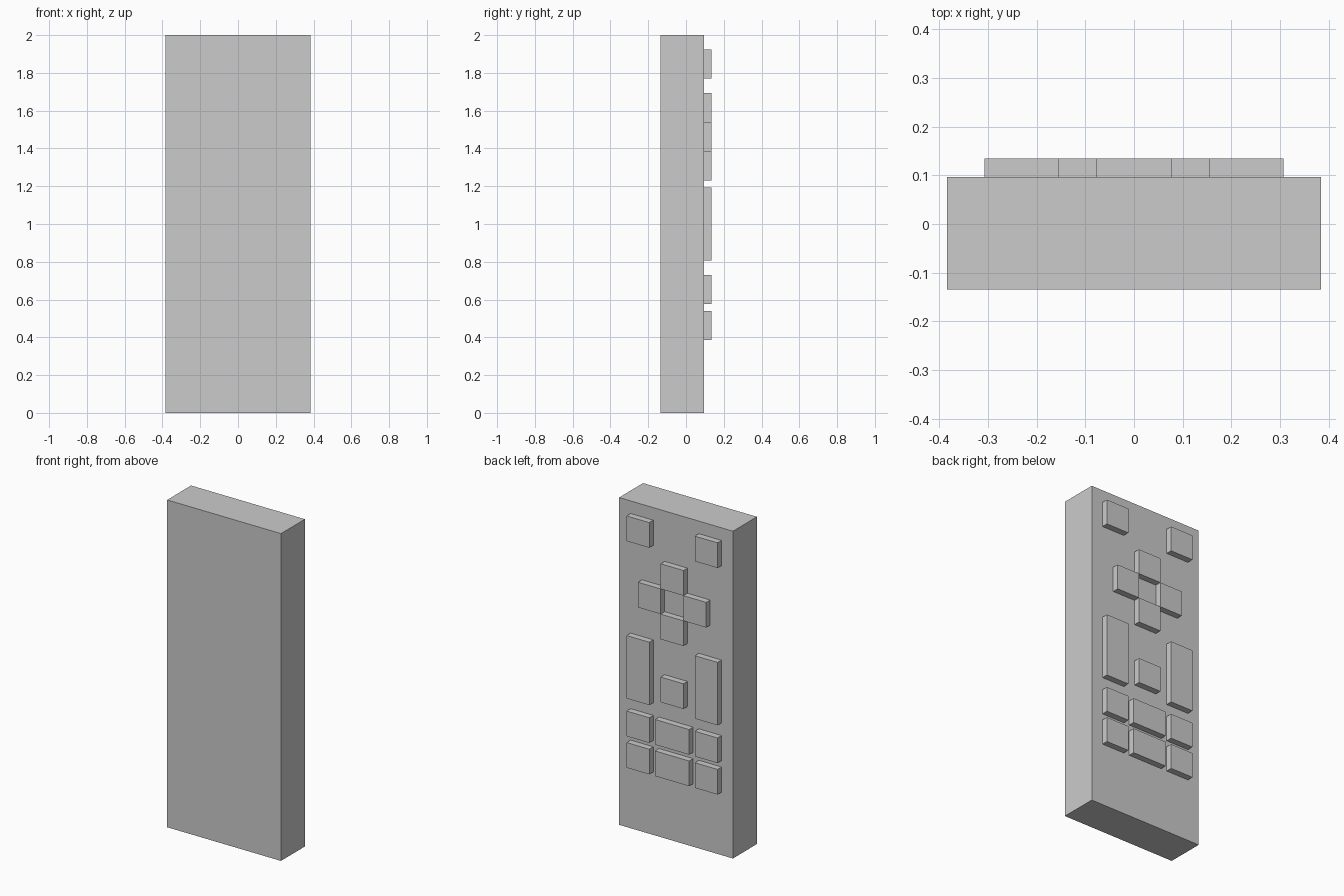
import bpy

if "Cube" in bpy.data.objects:
    bpy.data.objects.remove(bpy.data.objects["Cube"])

U = 2 / 26            # grid unit: the body is 10 x 3 x 26 units
BACK, FACE, TIP = -1.75 * U, 1.25 * U, 1.75 * U


def box(name, cx, width, z0, height, y0=FACE, y1=TIP):
    """Box given by centre x, width, base z and height in grid units."""
    bpy.ops.mesh.primitive_cube_add(size=1)
    ob = bpy.context.object
    ob.name = ob.data.name = name
    size = (width * U, y1 - y0, height * U)
    centre = (cx * U, (y0 + y1) / 2, (z0 + height / 2) * U)
    for v in ob.data.vertices:
        v.co = [c * s for c, s in zip(v.co, size)]
    ob.location = centre
    return ob


# Handset body
box("remote_body", 0, 10, 0, 26, BACK, FACE)

# Buttons repeated on both sides
for side, s in (("left", -1), ("right", 1)):
    box(f"top_button_{side}", 3 * s, 2, 23, 2)
    box(f"direction_button_{side}", 2 * s, 2, 18, 2)
    box(f"rocker_button_{side}", 3 * s, 2, 10.5, 5)

# Centre column: direction pad ends and single button
box("direction_button_up", 0, 2, 20, 2)
box("direction_button_down", 0, 2, 16, 2)
box("centre_button", 0, 2, 11, 2)

# Two lower rows with a wide middle button
for row, z in (("upper", 7.5), ("lower", 5)):
    for side, x, w in (("left", -3, 2), ("middle", 0, 3), ("right", 3, 2)):
        box(f"{row}_row_button_{side}", x, w, z, 2)
